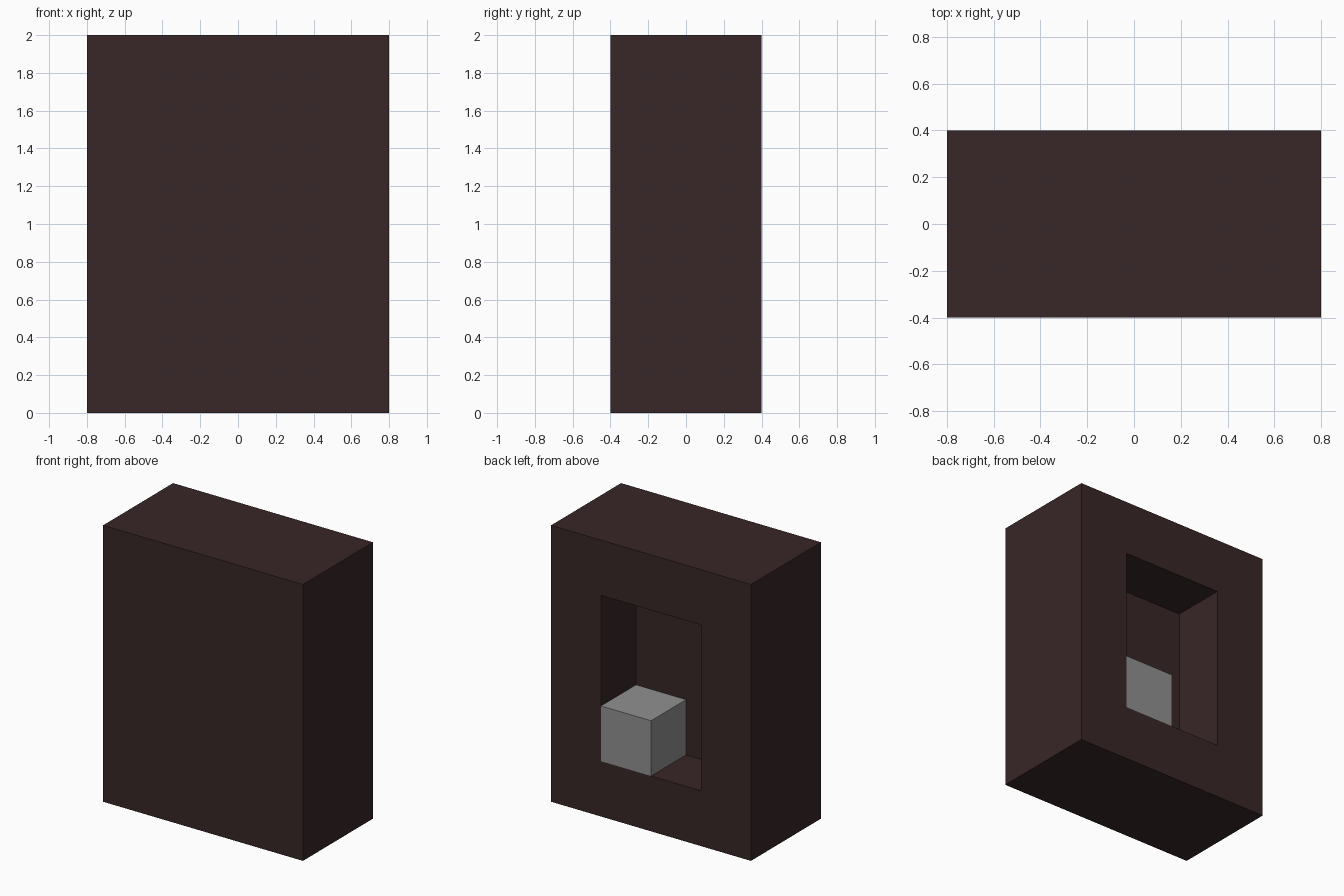
import bpy
import bmesh
from mathutils import Vector

default = bpy.data.objects.get("Cube")
if default:
    bpy.data.objects.remove(default, do_unlink=True)


def material(name, color):
    mat = bpy.data.materials.new(name)
    mat.use_nodes = True
    rgba = (*color, 1.0)
    mat.diffuse_color = rgba
    mat.node_tree.nodes["Principled BSDF"].inputs["Base Color"].default_value = rgba
    return mat


def box(bm, size, center):
    verts = bmesh.ops.create_cube(bm, size=1)["verts"]
    bmesh.ops.scale(bm, vec=size, verts=verts)
    bmesh.ops.translate(bm, vec=center, verts=verts)


def finish(bm, name, mat):
    bmesh.ops.recalc_face_normals(bm, faces=bm.faces)
    mesh = bpy.data.meshes.new(name)
    bm.to_mesh(mesh)
    bm.free()
    mesh.materials.append(mat)
    obj = bpy.data.objects.new(name, mesh)
    bpy.context.collection.objects.link(obj)
    return obj


dark_brown = material("dark_brown", (0.04, 0.02, 0.02))
grey = material("grey", (0.28, 0.28, 0.28))

# Cabinet block with a rectangular niche sunk into the back
RIM = DEPTH = 0.4
bm = bmesh.new()
box(bm, (1.6, 0.8, 2.0), (0, 0, 1.0))
back = max(bm.faces, key=lambda f: f.calc_center_median().y)
bmesh.ops.inset_region(bm, faces=[back], thickness=RIM, use_even_offset=True)
walls = bmesh.ops.extrude_discrete_faces(bm, faces=[back])["faces"]
bmesh.ops.translate(bm, vec=Vector((0, -DEPTH, 0)), verts=walls[0].verts)
finish(bm, "cabinet", dark_brown)

# Grey cube in the lower corner of the niche, flush with the back
bm = bmesh.new()
box(bm, (0.4, 0.4, 0.4), (0.2, 0.2, 0.6))
finish(bm, "niche_cube", grey)
